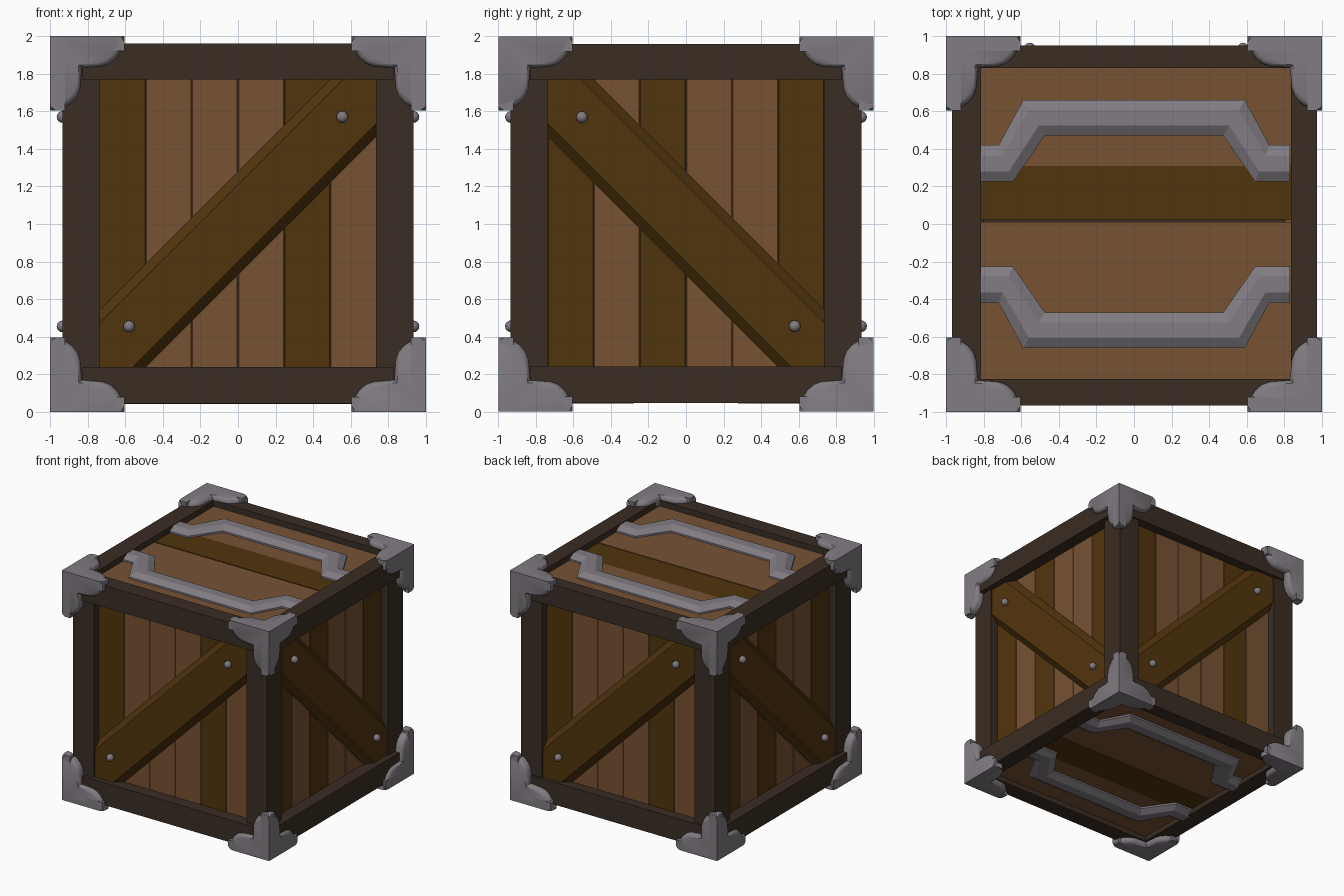
import bpy, bmesh, math
from mathutils import Matrix, Vector

if "Cube" in bpy.data.objects:
    bpy.data.objects.remove(bpy.data.objects["Cube"])


def material(name, rgb):
    m = bpy.data.materials.new(name)
    m.diffuse_color = (*rgb, 1)
    m.use_nodes = True
    m.node_tree.nodes["Principled BSDF"].inputs["Base Color"].default_value = m.diffuse_color
    return m


LIGHT = material("light wood", (0.185, 0.085, 0.034))
DARK = material("dark wood", (0.083, 0.035, 0.004))
FRAME = material("frame wood", (0.043, 0.026, 0.017))
METAL = material("grey metal", (0.22, 0.20, 0.225))


def finish(name, bm, mat, matrix=Matrix(), smooth=False):
    bm.transform(matrix)
    bmesh.ops.recalc_face_normals(bm, faces=bm.faces[:])
    me = bpy.data.meshes.new(name)
    bm.to_mesh(me)
    bm.free()
    me.materials.append(mat)
    ob = bpy.data.objects.new(name, me)
    bpy.context.collection.objects.link(ob)
    if smooth:
        bpy.context.view_layer.objects.active = ob
        ob.select_set(True)
        bpy.ops.object.shade_smooth_by_angle(angle=math.radians(40))
        ob.select_set(False)
    return ob


def box(name, lo, hi, mat, matrix=Matrix(), bevel=0):
    bm = bmesh.new()
    bmesh.ops.create_cube(bm, size=1)
    lo, hi = Vector(lo), Vector(hi)
    for v in bm.verts:
        v.co = Vector((lo[i] + (v.co[i] + 0.5) * (hi[i] - lo[i]) for i in range(3)))
    if bevel:
        bmesh.ops.bevel(bm, geom=bm.edges[:], offset=bevel, segments=1, affect='EDGES')
    return finish(name, bm, mat, matrix)


def loft(bm, rings):
    """Skin closed rings of points and cap both ends."""
    rows = [[bm.verts.new(p) for p in r] for r in rings]
    n = len(rows[0])
    for a, b in zip(rows, rows[1:]):
        for i in range(n):
            j = (i + 1) % n
            bm.faces.new((a[i], a[j], b[j], b[i]))
    bm.faces.new(rows[0])
    bm.faces.new(rows[-1])


# Corner posts
for sx in (-1, 1):
    for sy in (-1, 1):
        xs = sorted((sx * 0.735, sx * 0.935))
        ys = sorted((sy * 0.735, sy * 0.935))
        box("corner_post", (xs[0], ys[0], 0.1), (xs[1], ys[1], 1.9), FRAME)

# Horizontal beams, top and bottom
for z0, z1 in ((0.045, 0.24), (1.77, 1.96)):
    box("front_beam", (-0.83, -0.967, z0), (0.83, -0.825, z1), FRAME)
    box("back_beam", (-0.83, 0.83, z0), (0.83, 0.95, z1), FRAME)
    box("left_beam", (-0.97, -0.83, z0), (-0.815, 0.83, z1), FRAME)
    box("right_beam", (0.835, -0.83, z0), (0.975, 0.83, z1), FRAME)

# Four sides: planks, diagonal brace and bolts, modelled facing front then turned
for k in range(4):
    turn = Matrix.Rotation(k * math.pi / 2, 4, 'Z')
    pattern = "DLLLDL" if k % 2 == 0 else "DLDLLD"
    for i, c in enumerate(pattern):
        u = -0.738 + i * 0.246
        box("side_plank", (u, -0.865, 0.15), (u + 0.246, -0.80, 1.85),
            DARK if c == "D" else LIGHT, turn, 0.004)
    s = 1 if k % 2 == 0 else -1
    # brace: bevelled bar lying along u, rotated 45 degrees
    bm = bmesh.new()
    section = [(-0.194, -0.84), (-0.194, -0.868), (-0.145, -0.92),
               (0.145, -0.92), (0.194, -0.868), (0.194, -0.84)]
    loft(bm, [[(x, d, w) for w, d in section] for x in (-1.08, 1.08)])
    tilt = Matrix.Translation((0, 0, 1.005)) @ Matrix.Rotation(-s * math.pi / 4, 4, 'Y')
    finish("diagonal_brace", bm, DARK, turn @ tilt)
    for u, z in ((0.555, 1.57), (-0.58, 0.455)):
        bm = bmesh.new()
        bmesh.ops.create_uvsphere(bm, u_segments=12, v_segments=8, radius=0.031)
        finish("bolt", bm, METAL, turn @ Matrix.Translation((s * u, -0.934, z)), True)

# Lid and floor: planks and a pair of cranked handles each
HALF = [((0.83, 0.42), (0.83, 0.225)), ((0.72, 0.42), (0.645, 0.225)),
        ((0.59, 0.66), (0.475, 0.47))]
PATH = [((-a[0], a[1]), (-b[0], b[1])) for a, b in HALF] + HALF[::-1]
flip = Matrix.Translation((0, 0, 2)) @ Matrix.Rotation(math.pi, 4, 'X')
for part, place in (("lid", Matrix()), ("floor", flip)):
    for y0, y1, mat in ((-0.84, -0.28, LIGHT), (-0.28, 0.01, LIGHT),
                        (0.02, 0.31, DARK), (0.31, 0.845, LIGHT)):
        box(part + "_plank", (-0.835, y0, 1.85), (0.84, y1, 1.91), mat, place)
    box(part + "_backing", (-0.8, -0.8, 1.84), (0.8, 0.8, 1.90), FRAME, place)
    for sy in (1, -1):
        bm = bmesh.new()
        rings = []
        for a, b in PATH:
            a, b = Vector(a), Vector(b)
            ring = []
            for t, z in ((0, 1.90), (0, 1.925), (0.28, 1.957), (0.72, 1.957), (1, 1.925), (1, 1.90)):
                p = a.lerp(b, t)
                ring.append((p.x, sy * p.y, z))
            rings.append(ring)
        loft(bm, rings)
        finish(part + "_handle", bm, METAL, place)

# Metal corner guards: three lobed plates meeting at each corner
LOBE = [(0.395, 0), (0.395, 0.03), (0.38, 0.075), (0.355, 0.115), (0.32, 0.145),
        (0.28, 0.16), (0.17, 0.168)]
OUTLINE = [(0, 0)] + LOBE + [(b, a) for a, b in LOBE[::-1]][1:]
for sx in (-1, 1):
    for sy in (-1, 1):
        for sz in (-1, 1):
            bm = bmesh.new()
            for axis in range(3):
                rings = []
                for depth, scale in ((0.08, 1), (0.03, 1), (0.01, 0.97), (0, 0.91)):
                    ring = []
                    for a, b in OUTLINE:
                        p = [0, 0, 0]
                        p[axis] = depth
                        p[(axis + 1) % 3] = a * scale
                        p[(axis + 2) % 3] = b * scale
                        ring.append((sx * (1 - p[0]), sy * (1 - p[1]), 1 + sz * (1 - p[2])))
                    rings.append(ring)
                loft(bm, rings)
            finish("corner_guard", bm, METAL, smooth=True)
